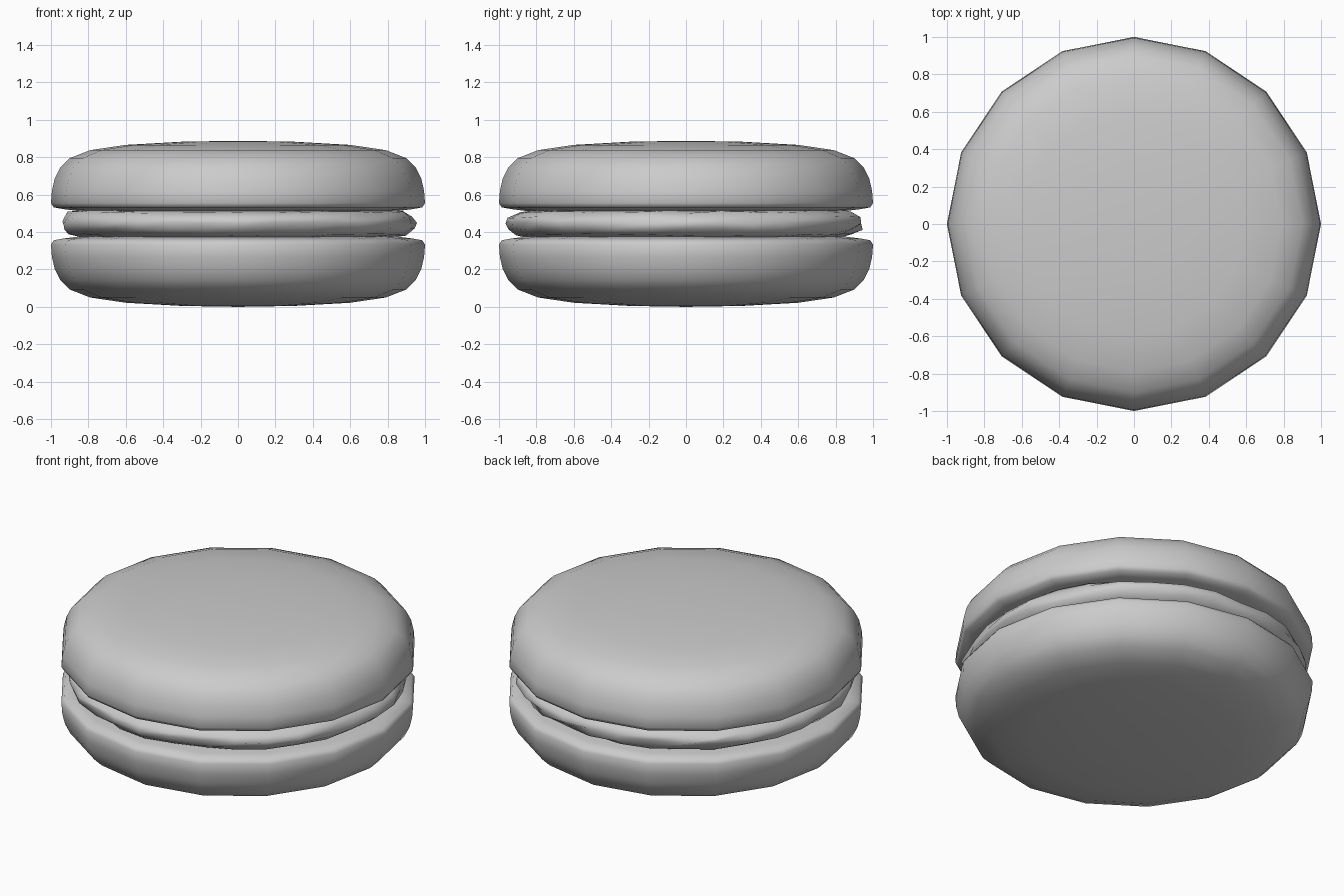
import bpy, bmesh, random
from math import sin, cos, tau

if "Cube" in bpy.data.objects:
    bpy.data.objects.remove(bpy.data.objects["Cube"])

random.seed(4)
MID = 0.444  # height of the plane the two shells mirror across


def lathe(name, profile, sides, wobble=0.0):
    """Spin (radius, z) points around z, closing both ends with a centre point."""
    bm = bmesh.new()
    rings = []
    for i, (r, z) in enumerate(profile):
        if r == 0:
            rings.append([bm.verts.new((0, 0, z))] * sides)
            continue
        w = wobble if 0 < i < len(profile) - 1 else 0
        ring = []
        for k in range(sides):
            rr = r + random.uniform(-w, w)
            a = tau * k / sides
            zz = z + random.uniform(-w, w) * 0.35
            ring.append(bm.verts.new((rr * cos(a), rr * sin(a), zz)))
        rings.append(ring)
    for low, high in zip(rings, rings[1:]):
        for k in range(sides):
            n = (k + 1) % sides
            quad = list(dict.fromkeys((low[k], low[n], high[n], high[k])))
            bm.faces.new(quad)
    bmesh.ops.recalc_face_normals(bm, faces=bm.faces)
    mesh = bpy.data.meshes.new(name)
    bm.to_mesh(mesh)
    bm.free()
    for p in mesh.polygons:
        p.use_smooth = True
    obj = bpy.data.objects.new(name, mesh)
    bpy.context.collection.objects.link(obj)
    return obj


# Domed biscuit shells, sixteen-sided
shell = [(0, 0.512), (0.85, 0.512), (0.93, 0.522), (0.985, 0.532), (1.0, 0.555),
         (0.995, 0.62), (0.98, 0.685), (0.95, 0.745), (0.9, 0.795), (0.79, 0.838),
         (0.6, 0.866), (0.3, 0.883), (0, 0.888)]
lathe("top_shell", shell, 16)
lathe("bottom_shell", [(r, 2 * MID - z) for r, z in shell], 16)

# Uneven cream filling squeezed between the shells
cream = [(0, 0.37), (0.84, 0.372), (0.9, 0.385), (0.935, 0.415), (0.95, 0.45),
         (0.94, 0.48), (0.9, 0.505), (0.84, 0.516), (0, 0.518)]
lathe("cream_filling", cream, 32, 0.018)
